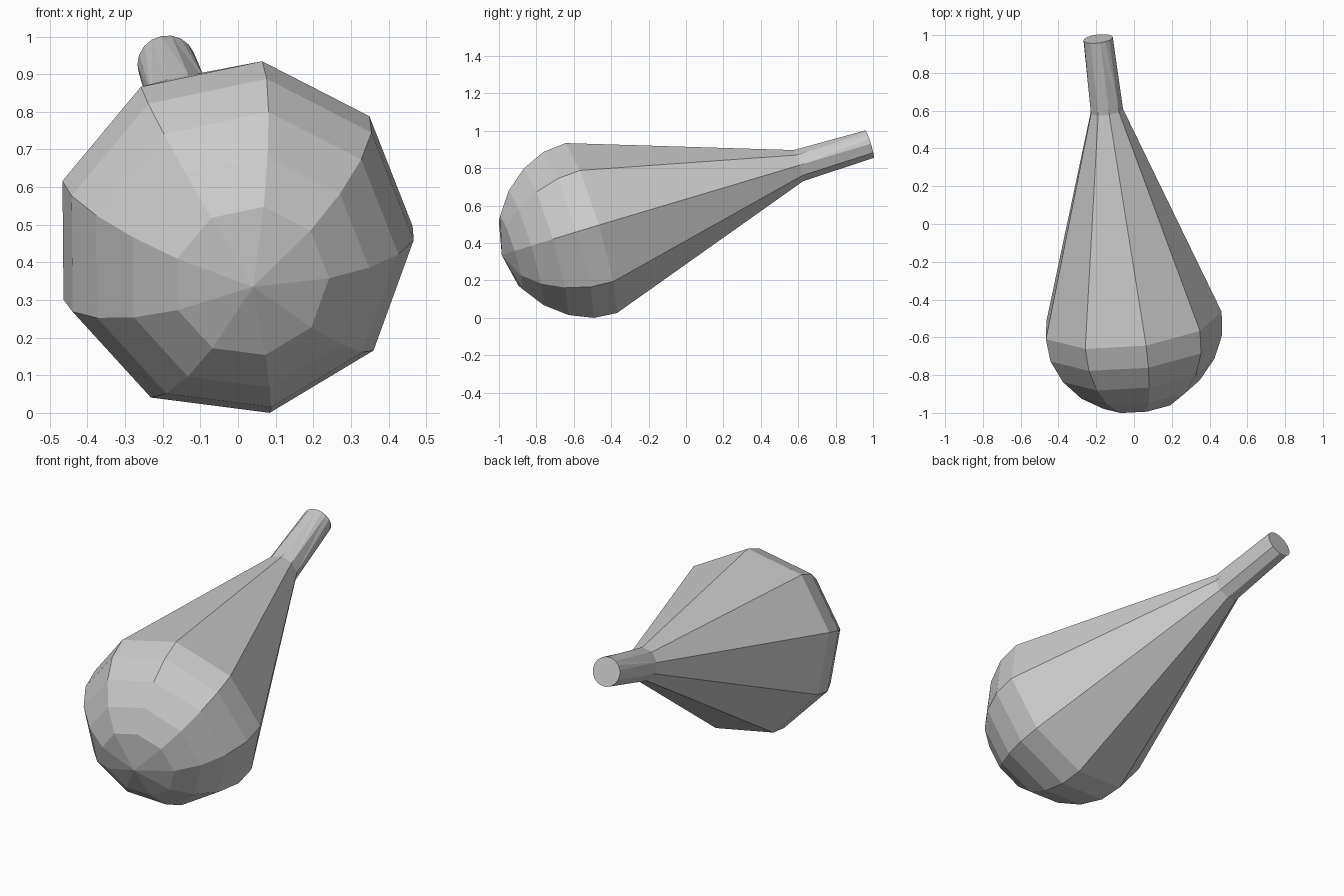
import bpy, bmesh, math
from mathutils import Vector

if "Cube" in bpy.data.objects:
    bpy.data.objects.remove(bpy.data.objects["Cube"])

SIDES = 9
POLE = Vector((0.04, -0.985, 0.335))           # centre of the rounded end
AXIS = Vector((-0.117, 1.0, 0.302)).normalized()
U = (Vector((1, 0, 0)) - AXIS * AXIS.x).normalized()
V = U.cross(AXIS).normalized()                 # points mostly up
if V.z < 0:
    V = -V


def ring(bm, t, r, n=SIDES):
    """Ring of n vertices at distance t along the tilted axis."""
    out = []
    for i in range(n):
        a = math.tau * i / n + math.radians(0.5)
        out.append(bm.verts.new(POLE + AXIS * t + (U * math.cos(a) + V * math.sin(a)) * r))
    return out


def bridge(bm, a, b):
    """Join two rings; b may have a multiple of a's vertices."""
    k, n = len(b) // len(a), len(a)
    for i in range(n):
        far = [b[(i * k + j) % len(b)] for j in range(k + 1)]
        bm.faces.new([a[i], a[(i + 1) % n]] + far[::-1])


def finish(bm, name):
    bmesh.ops.recalc_face_normals(bm, faces=bm.faces)
    mesh = bpy.data.meshes.new(name)
    bm.to_mesh(mesh)
    bm.free()
    bpy.context.collection.objects.link(bpy.data.objects.new(name, mesh))


NECK = (1.666, 0.088)

# Bulb: faceted dome, then a long taper to the neck
bm = bmesh.new()
profile = [(0.050, 0.209), (0.131, 0.325), (0.242, 0.416), (0.368, 0.471), (0.494, 0.482), NECK]
rings = [ring(bm, t, r) for t, r in profile]
tip = bm.verts.new(POLE)
for i in range(SIDES):
    bm.faces.new([tip, rings[0][i], rings[0][(i + 1) % SIDES]])
for a, b in zip(rings, rings[1:]):
    bridge(bm, a, b)
finish(bm, "bulb")

# Stem: nine facets that end in a rounder flat cap
bm = bmesh.new()
neck, end = ring(bm, *NECK), ring(bm, 2.066, 0.078, SIDES * 2)
bridge(bm, neck, end)
bm.faces.new(end)
# recalculation is unreliable on ngons with a bend, so split the sides
bmesh.ops.triangulate(bm, faces=[f for f in bm.faces if len(f.verts) == 5])
finish(bm, "stem")
